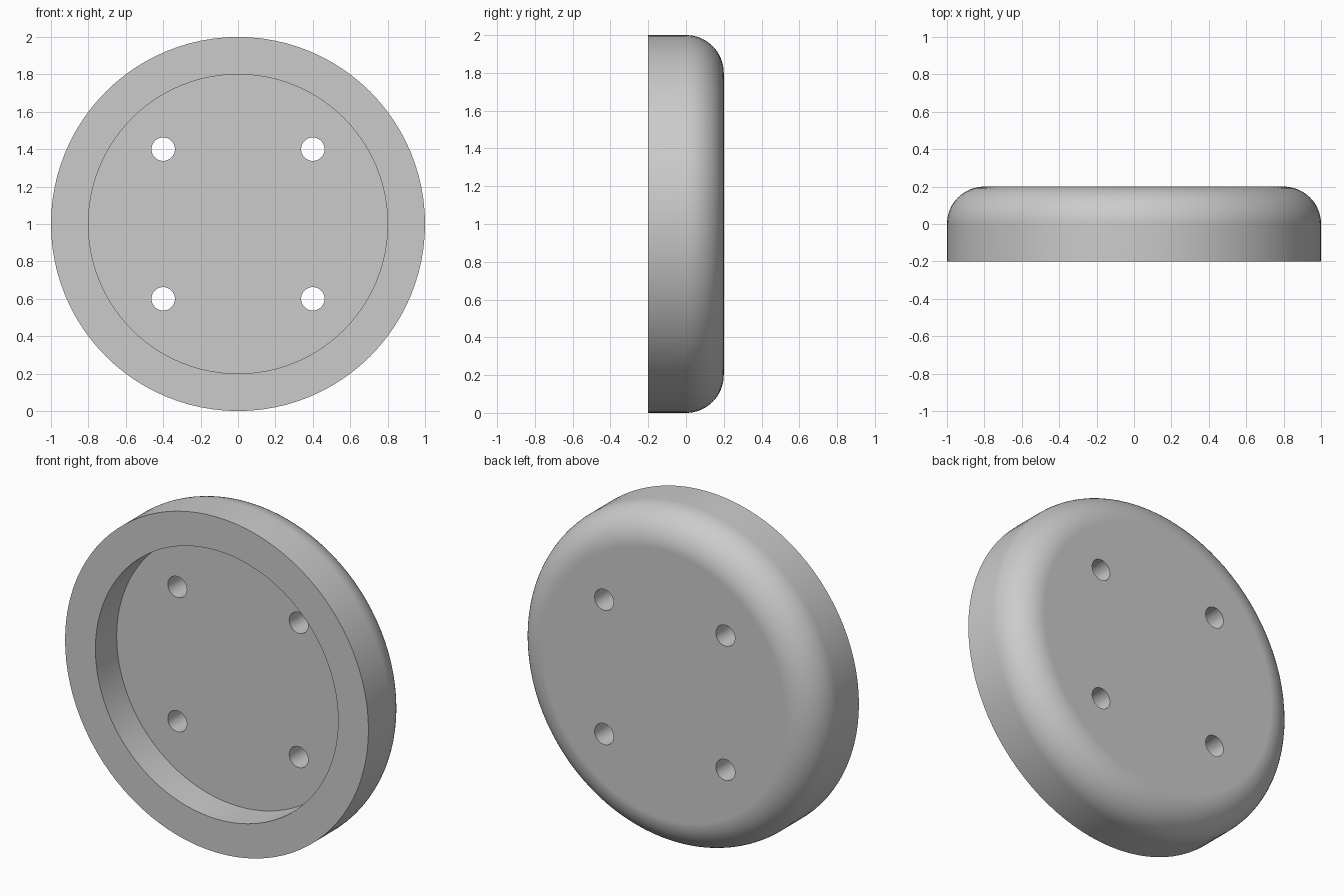
import bpy, bmesh
from math import cos, sin, pi, radians
from mathutils import Matrix, Vector

cube = bpy.data.objects.get("Cube")
if cube:
    bpy.data.objects.remove(cube, do_unlink=True)

SEGMENTS = 96
CENTRE = Vector((0, 0, 1))
RADIUS, RECESS, FILLET = 1.0, 0.8, 0.2
FRONT, FLOOR, BACK = -0.2, 0.0, 0.2

grey = bpy.data.materials.new("plain grey")
grey.use_nodes = True
colour = (0.6, 0.6, 0.6, 1)
grey.diffuse_color = colour
grey.node_tree.nodes["Principled BSDF"].inputs["Base Color"].default_value = colour


def make_object(name, bm):
    bmesh.ops.recalc_face_normals(bm, faces=bm.faces)
    mesh = bpy.data.meshes.new(name)
    bm.to_mesh(mesh)
    bm.free()
    mesh.materials.append(grey)
    obj = bpy.data.objects.new(name, mesh)
    bpy.context.collection.objects.link(obj)
    return obj


# Disc: recess wall, flat front rim, outer wall and rounded back edge, spun about y
profile = [(RECESS, FLOOR), (RECESS, FRONT), (RADIUS, FRONT)]
STEPS = 16
for i in range(STEPS + 1):
    a = i / STEPS * pi / 2
    profile.append((RADIUS - FILLET + FILLET * cos(a), BACK - FILLET + FILLET * sin(a)))

bm = bmesh.new()
verts = [bm.verts.new(CENTRE + Vector((r, y, 0))) for r, y in profile]
edges = [bm.edges.new(pair) for pair in zip(verts, verts[1:])]
bmesh.ops.spin(bm, geom=verts + edges, cent=CENTRE, axis=(0, 1, 0),
               angle=2 * pi, steps=SEGMENTS, use_duplicate=False)
bmesh.ops.remove_doubles(bm, verts=bm.verts, dist=1e-4)
# Recess floor and flat back
bmesh.ops.holes_fill(bm, edges=[e for e in bm.edges if e.is_boundary], sides=0)
disc = make_object("recessed_disc", bm)

# Four bolt holes through the floor
bm = bmesh.new()
for x in (-0.4, 0.4):
    for z in (-0.4, 0.4):
        place = Matrix.Translation(CENTRE + Vector((x, 0.1, z))) @ Matrix.Rotation(pi / 2, 4, "X")
        bmesh.ops.create_cone(bm, cap_ends=True, segments=48, radius1=0.0625,
                              radius2=0.0625, depth=0.5, matrix=place)
cutter = make_object("bolt_hole_cutter", bm)
cutter.hide_render = True

cut = disc.modifiers.new("bolt holes", "BOOLEAN")
cut.operation = "DIFFERENCE"
cut.solver = "EXACT"
cut.object = cutter
bpy.ops.object.select_all(action="DESELECT")
disc.select_set(True)
bpy.context.view_layer.objects.active = disc
bpy.ops.object.modifier_apply(modifier=cut.name)
bpy.data.objects.remove(cutter, do_unlink=True)

# Smooth round surfaces, crisp rims, flat faces kept flat
bpy.ops.object.shade_smooth_by_angle(angle=radians(30))
flat = disc.modifiers.new("flat faces", "WEIGHTED_NORMAL")
flat.keep_sharp = True
